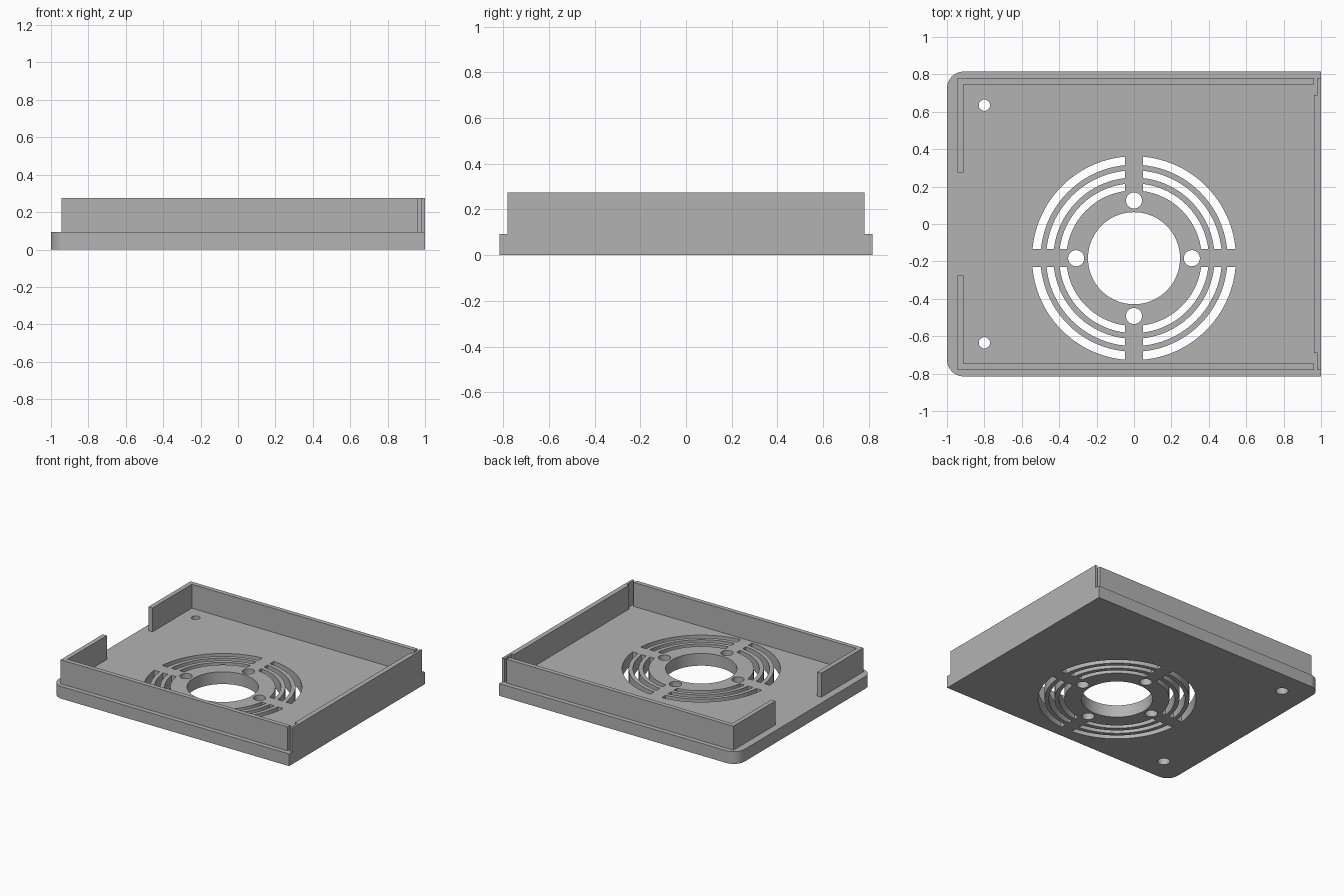
import bpy
import bmesh
from math import sin, cos, asin, acos, pi, radians

if "Cube" in bpy.data.objects:
    bpy.data.objects.remove(bpy.data.objects["Cube"])

HALF_Y, PLATE_TOP, WALL_TOP = 0.815, 0.093, 0.275
FAN_Y = -0.183

grey = bpy.data.materials.new("plain grey")
grey.use_nodes = True
grey.diffuse_color = (0.45, 0.45, 0.45, 1)
grey.node_tree.nodes["Principled BSDF"].inputs["Base Color"].default_value = (0.45, 0.45, 0.45, 1)


def arc(x, y, r, start, end, steps):
    return [(x + r * cos(start + (end - start) * i / steps),
             y + r * sin(start + (end - start) * i / steps)) for i in range(steps + 1)]


def circle(x, y, r, steps=48):
    return arc(x, y, r, 0, 2 * pi, steps)[:-1]


def prisms(name, outlines, bottom, top):
    """One object holding an upright prism for each outline."""
    bm = bmesh.new()
    for outline in outlines:
        face = bm.faces.new([bm.verts.new((x, y, bottom)) for x, y in outline])
        extruded = bmesh.ops.extrude_face_region(bm, geom=[face])["geom"]
        verts = [v for v in extruded if isinstance(v, bmesh.types.BMVert)]
        bmesh.ops.translate(bm, verts=verts, vec=(0, 0, top - bottom))
    bmesh.ops.recalc_face_normals(bm, faces=bm.faces)
    mesh = bpy.data.meshes.new(name)
    bm.to_mesh(mesh)
    bm.free()
    mesh.materials.append(grey)
    obj = bpy.data.objects.new(name, mesh)
    bpy.context.collection.objects.link(obj)
    return obj


def cut(target, cutter):
    mod = target.modifiers.new("cut", "BOOLEAN")
    mod.operation, mod.solver, mod.object = "DIFFERENCE", "EXACT", cutter
    bpy.context.view_layer.objects.active = target
    bpy.ops.object.modifier_apply(modifier=mod.name)
    bpy.data.objects.remove(cutter)


# Base plate, rounded at its two left-hand corners in plan
R = 0.09
outline = [(1, -HALF_Y), (1, HALF_Y)]
outline += arc(-1 + R, HALF_Y - R, R, pi / 2, pi, 12)
outline += arc(-1 + R, -HALF_Y + R, R, pi, 1.5 * pi, 12)
plate = prisms("base_plate", [outline], 0, PLATE_TOP)

# Fan opening, its four screw holes and the two mounting holes
holes = [circle(0, FAN_Y, 0.246, 96)]
for k in range(4):
    a = k * pi / 2
    holes.append(circle(0.309 * cos(a), FAN_Y + 0.309 * sin(a), 0.043))
mounts = [(-0.8, side * 0.635) for side in (-1, 1)]
holes += [circle(x, y, 0.03) for x, y in mounts]

# Ring vent slots, interrupted by a straight-sided cross
GAP = 0.048
for inner, outer in ((0.362, 0.4), (0.431, 0.47), (0.5, 0.545)):
    a, b = asin(GAP / outer), asin(GAP / inner)
    slot = arc(0, 0, outer, a, pi / 2 - a, 24) + arc(0, 0, inner, pi / 2 - b, b, 24)
    for sx in (-1, 1):
        for sy in (-1, 1):
            holes.append([(sx * x, FAN_Y + sy * y) for x, y in slot])
cut(plate, prisms("hole_cutter", holes, -0.1, 0.2))

# Wider recesses for the mounting screws on the underside
cut(plate, prisms("recess_cutter", [circle(x, y, 0.043) for x, y in mounts], -0.1, 0.06))

# Long walls, each returning along part of the open end
corner = [(0.963, 0.78), (-0.945, 0.78), (-0.945, 0.275), (-0.911, 0.275),
          (-0.911, 0.746), (0.963, 0.746)]
walls = []
for name, side in (("front_wall", -1), ("back_wall", 1)):
    walls.append(prisms(name, [[(x, side * y) for x, y in corner]], PLATE_TOP, WALL_TOP))

# End wall, thinned at both ends
half = [(1, 0.78), (0.982, 0.78), (0.982, 0.69), (0.963, 0.69)]
end = half + [(x, -y) for x, y in reversed(half)]
walls.append(prisms("end_wall", [end], PLATE_TOP, WALL_TOP))

# Smooth the curved sides, keep every corner sharp
bpy.ops.object.select_all(action="DESELECT")
for obj in [plate] + walls:
    obj.select_set(True)
bpy.context.view_layer.objects.active = plate
bpy.ops.object.shade_smooth_by_angle(angle=radians(30))
